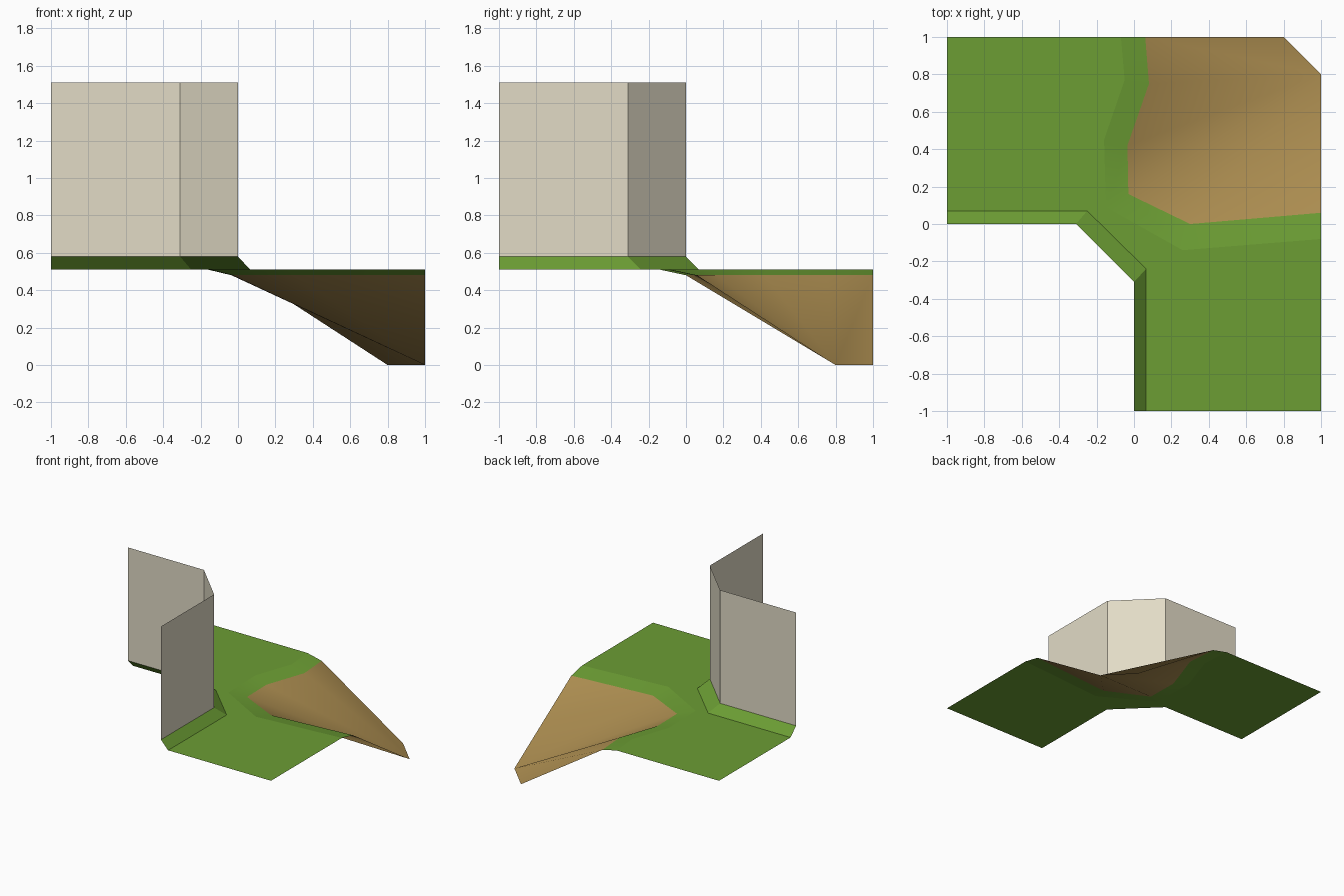
import bpy

if "Cube" in bpy.data.objects:
    bpy.data.objects.remove(bpy.data.objects["Cube"])


def material(name, color):
    m = bpy.data.materials.new(name)
    m.diffuse_color = (*color, 1)
    m.use_nodes = True
    m.node_tree.nodes["Principled BSDF"].inputs["Base Color"].default_value = m.diffuse_color
    return m


GRASS = material("grass_green", (0.15, 0.34, 0.034))
DIRT = material("dirt_brown", (0.41, 0.265, 0.08))
STONE = material("wall_stone", (0.76, 0.71, 0.565))

LAWN_Z, RIM_Z, KERB_Z, WALL_Z = 0.51, 0.48, 0.58, 1.51


def make(name, verts, faces, mats, smooth=False):
    me = bpy.data.meshes.new(name)
    me.from_pydata(verts, [], faces)
    for m in mats:
        me.materials.append(m)
    ob = bpy.data.objects.new(name, me)
    bpy.context.collection.objects.link(ob)
    if smooth:
        bpy.ops.object.select_all(action='DESELECT')
        ob.select_set(True)
        bpy.context.view_layer.objects.active = ob
        bpy.ops.object.shade_smooth_by_angle(angle=0.6)
    return ob


def at(points, z):
    return [(x, y, z) for x, y in points]


def strip(a, b):
    """Quads joining two index rows of equal length."""
    return [(a[i], a[i + 1], b[i + 1], b[i]) for i in range(len(a) - 1)]


# Paths with a cut corner for the wall and the foot of its grassy kerb
wall_path = [(-1, 0), (-0.31, 0), (0, -0.31), (0, -1)]
kerb_foot = [(-1, 0.07), (-0.25, 0.07), (0.065, -0.24), (0.065, -1)]

# Wall: upright panels facing the lawn
make("wall", at(wall_path, KERB_Z) + at(wall_path, WALL_Z),
     strip(range(4, 8), range(0, 4)), [STONE])

# Kerb: sloped grass strip below the wall
make("kerb", at(kerb_foot, LAWN_Z) + at(wall_path, KERB_Z),
     strip(range(0, 4), range(4, 8)), [GRASS])

# Lawn and dirt bank share one surface
brow = [(-0.07, 1), (-0.05, 0.77), (-0.16, 0.45), (-0.15, 0.09), (0.26, -0.14), (1, -0.08)]
rim = [(0.06, 1), (0.08, 0.75), (-0.035, 0.42), (-0.03, 0.16), (0.3, 0.0), (1, 0.06)]
lawn = [(-1, 1)] + kerb_foot + [(1, -1)]
toe = [(0.8, 1), (1, 0.8)]
verts = at(brow, LAWN_Z) + at(rim, RIM_Z) + at(lawn, LAWN_Z) + at(toe, 0)
flat = [tuple(range(12, 18)) + tuple(range(5, -1, -1))]
rounded = strip(range(6), range(6, 12))
rounded = [f[::-1] for f in rounded]
bank = [(6, 7, 19, 18)] + [(i, i + 1, 19) for i in range(7, 11)]
ground = make("lawn_and_bank", verts, flat + rounded + bank, [GRASS, DIRT], True)
for p in ground.data.polygons:
    p.material_index = int(p.center.z < 0.47)   # dirt below the rim
